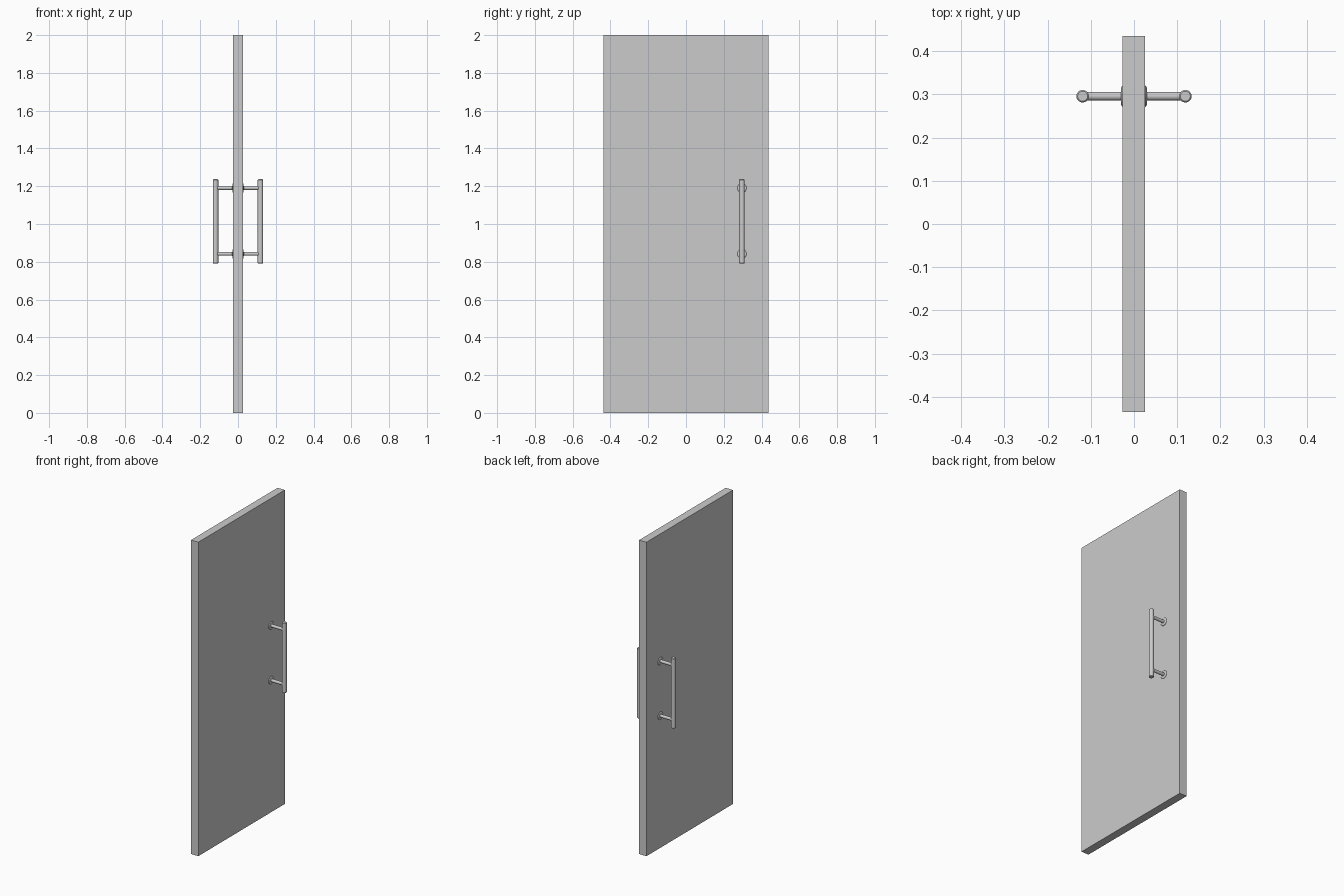
import bpy, bmesh, math
from mathutils import Matrix

if "Cube" in bpy.data.objects:
    bpy.data.objects.remove(bpy.data.objects["Cube"])

HANDLE_Y = 0.296
BAR_X = 0.119
BAR_Z = (0.79, 1.237)
POST_Z = (0.842, 1.19)


def lathe(name, profile, location, axis="Z", side=1, segs=32):
    """Spin (radius, height) rings into a closed solid along an axis."""
    bm = bmesh.new()
    rings = []
    for r, h in profile:
        rings.append([bm.verts.new((r * math.cos(2 * math.pi * i / segs),
                                    r * math.sin(2 * math.pi * i / segs), h))
                      for i in range(segs)])
    for a, b in zip(rings, rings[1:]):
        for i in range(segs):
            j = (i + 1) % segs
            bm.faces.new((a[i], a[j], b[j], b[i]))
    bm.faces.new(rings[0][::-1])
    bm.faces.new(rings[-1])
    if axis == "X":
        bm.transform(Matrix.Rotation(side * math.pi / 2, 4, "Y"))
    mesh = bpy.data.meshes.new(name)
    bm.to_mesh(mesh)
    bm.free()
    ob = bpy.data.objects.new(name, mesh)
    ob.location = location
    bpy.context.collection.objects.link(ob)
    bpy.ops.object.select_all(action="DESELECT")
    ob.select_set(True)
    bpy.context.view_layer.objects.active = ob
    bpy.ops.object.shade_smooth_by_angle(angle=math.radians(30))
    return ob


# Door panel
bpy.ops.mesh.primitive_cube_add(size=1, location=(-0.0005, 0, 1))
panel = bpy.context.object
panel.name = "door_panel"
panel.scale = (0.0515, 0.871, 2)
bpy.ops.object.transform_apply(location=False, rotation=False, scale=True)

# Pull handles on both faces
length = BAR_Z[1] - BAR_Z[0]
for side, label in ((-1, "left"), (1, "right")):
    # Grip bar with bevelled ends
    lathe(f"{label}_grip_bar",
          [(0.0115, 0), (0.0145, 0.003), (0.0145, length - 0.003), (0.0115, length)],
          (side * BAR_X, HANDLE_Y, BAR_Z[0]))
    for z, level in zip(POST_Z, ("lower", "upper")):
        # Stand-off post
        lathe(f"{label}_{level}_post", [(0.0098, 0), (0.0098, 0.092)],
              (side * 0.022, HANDLE_Y, z), "X", side)
        # Mounting rosette
        lathe(f"{label}_{level}_rosette",
              [(0.0245, 0), (0.0245, 0.005), (0.021, 0.0075), (0.0095, 0.0085)],
              (side * 0.022, HANDLE_Y, z), "X", side)
